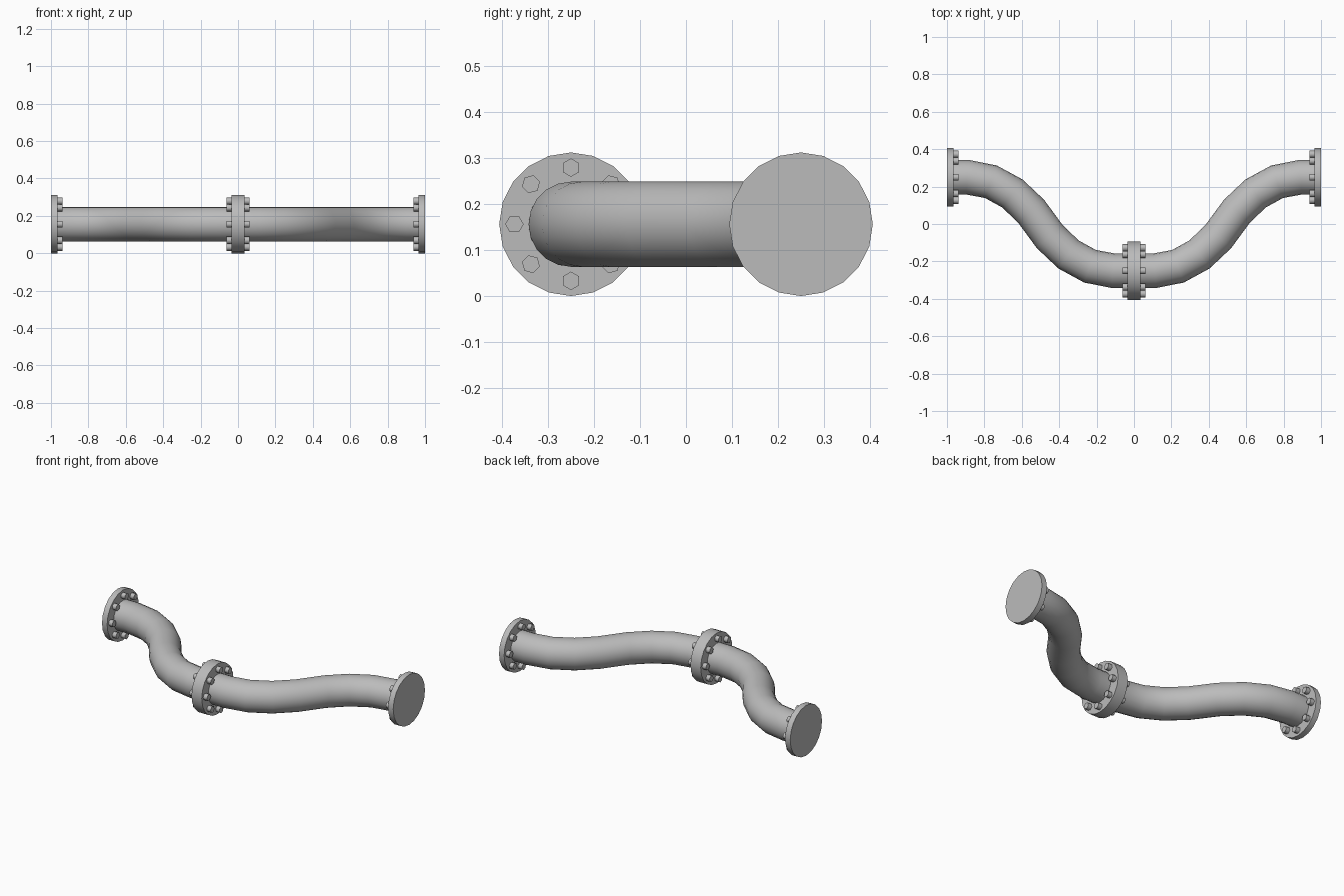
import bpy, bmesh, math
from mathutils import Vector, Matrix

cube = bpy.data.objects.get("Cube")
if cube:
    bpy.data.objects.remove(cube, do_unlink=True)

AXIS_Z = 0.156
SIDES = 20
PIPE_R, FLANGE_R, FLANGE_T = 0.0925, 0.156, 0.035
BOLT_R, BOLT_RING, BOLT_H = 0.02, 0.123, 0.026

steel = bpy.data.materials.new("grey steel")
steel.use_nodes = True
grey = (0.5, 0.5, 0.5, 1)
steel.diffuse_color = grey
steel.node_tree.nodes["Principled BSDF"].inputs["Base Color"].default_value = grey


def finish(bm, name, angle):
    bmesh.ops.recalc_face_normals(bm, faces=bm.faces)
    mesh = bpy.data.meshes.new(name)
    bm.to_mesh(mesh)
    bm.free()
    mesh.materials.append(steel)
    obj = bpy.data.objects.new(name, mesh)
    bpy.context.collection.objects.link(obj)
    bpy.ops.object.select_all(action="DESELECT")
    obj.select_set(True)
    bpy.context.view_layer.objects.active = obj
    bpy.ops.object.shade_smooth_by_angle(angle=math.radians(angle))


def add_disc(bm, radius, depth, sides, matrix):
    """Cylinder along x, placed by a matrix."""
    turn = Matrix.Rotation(math.pi / 2, 4, "Y")
    bmesh.ops.create_cone(bm, cap_ends=True, segments=sides, radius1=radius,
                          radius2=radius, depth=depth, matrix=matrix @ turn)


def flange(name, x, y, inward):
    """Flange with its outer face at x and a ring of bolts on the inward side."""
    bm = bmesh.new()
    mid = Vector((x + inward * FLANGE_T / 2, y, AXIS_Z))
    add_disc(bm, FLANGE_R, FLANGE_T, SIDES, Matrix.Translation(mid))
    finish(bm, name, 30)

    bm = bmesh.new()
    head = Vector((x + inward * (FLANGE_T + BOLT_H / 2), y, AXIS_Z))
    for i in range(8):
        place = (Matrix.Translation(head) @ Matrix.Rotation(i * math.pi / 4, 4, "X")
                 @ Matrix.Translation((0, 0, BOLT_RING))
                 @ Matrix.Rotation(math.pi / 2, 4, "X"))
        add_disc(bm, BOLT_R, BOLT_H, 6, place)
    finish(bm, name + "_bolts", 65)


def pipe(name, side):
    """S-shaped tube; half the path is given, the rest is its point reflection."""
    half = [(0.01, -0.25), (0.11, -0.25), (0.235, -0.226), (0.35, -0.163), (0.45, -0.068)]
    path = half + [(1 - x, -y) for x, y in reversed(half)]
    pts = [Vector((side * x, y, AXIS_Z)) for x, y in path]
    bm = bmesh.new()
    rings = []
    for i, p in enumerate(pts):
        before = (p - pts[i - 1]).normalized() if i else Vector((side, 0, 0))
        after = (pts[i + 1] - p).normalized() if i < len(pts) - 1 else Vector((side, 0, 0))
        tangent = (before + after).normalized()
        across = Vector((0, 0, 1)).cross(tangent)
        ring = []
        for k in range(SIDES):
            a = math.tau * k / SIDES
            ring.append(bm.verts.new(
                p + PIPE_R * (across * math.cos(a) + Vector((0, 0, math.sin(a))))))
        rings.append(ring)
    for r1, r2 in zip(rings, rings[1:]):
        for k in range(SIDES):
            n = (k + 1) % SIDES
            bm.faces.new((r1[k], r1[n], r2[n], r2[k]))
    bm.faces.new(rings[0])
    bm.faces.new(rings[-1])
    finish(bm, name, 40)


# Two mirrored halves, joined at the middle flanges
for label, side in (("left", 1), ("right", -1)):
    pipe(label + "_pipe", side)
    flange(label + "_end_flange", side, 0.25, -side)
    flange(label + "_middle_flange", 0, -0.25, side)
